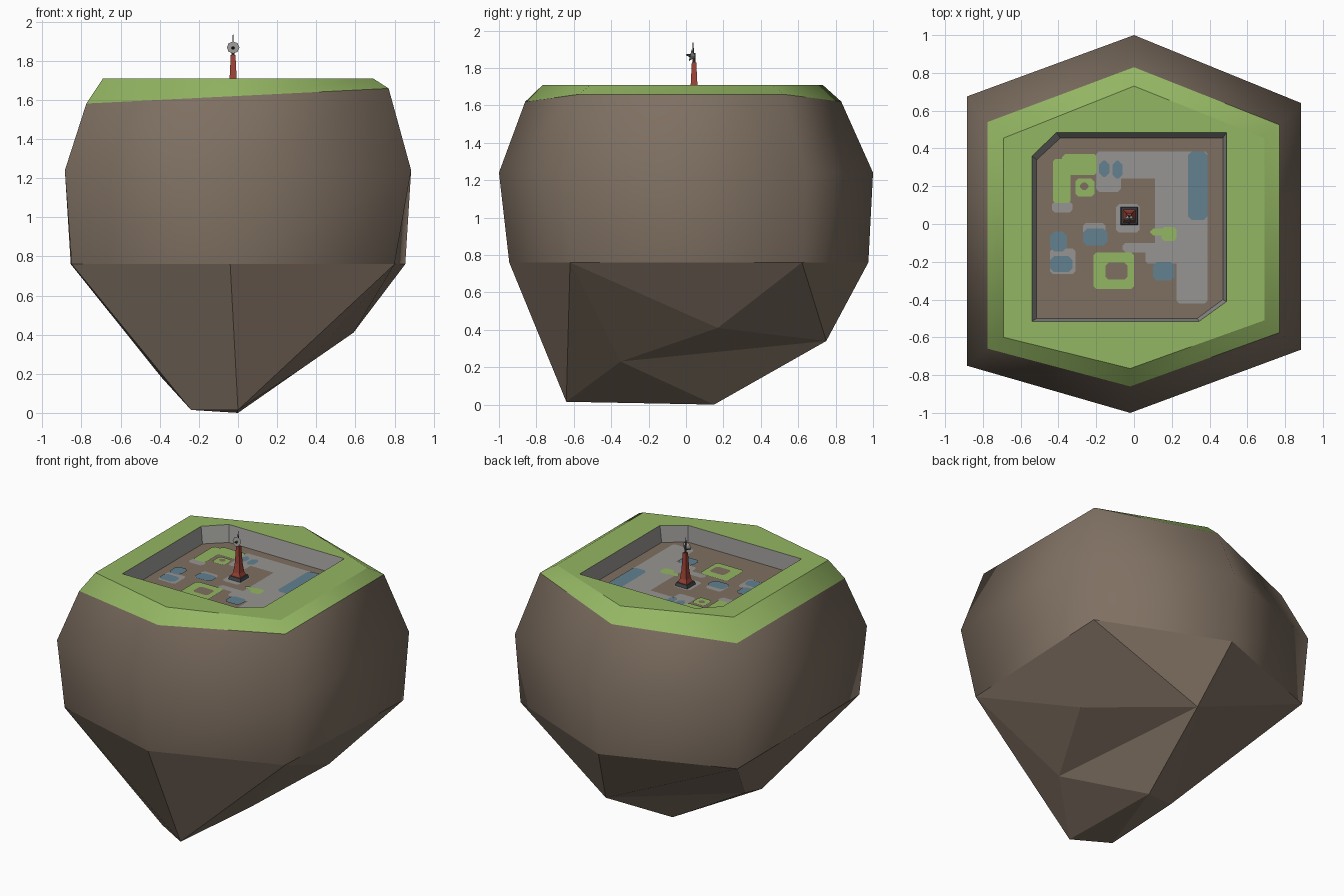
import bpy, bmesh, math
from mathutils import Matrix, Vector

if "Cube" in bpy.data.objects:
    bpy.data.objects.remove(bpy.data.objects["Cube"])


def material(name, hexcol):
    m = bpy.data.materials.new(name)
    srgb = [int(hexcol[i:i + 2], 16) / 255 for i in (0, 2, 4)]
    m.diffuse_color = [c / 12.92 if c < 0.04045 else ((c + 0.055) / 1.055) ** 2.4 for c in srgb] + [1]
    m.use_nodes = True
    m.node_tree.nodes["Principled BSDF"].inputs["Base Color"].default_value = m.diffuse_color
    return m


BROWN = material("rock_brown", "7f7062")
GREEN = material("grass_green", "94b663")
GRAY = material("stone_gray", "969592")
BLUE = material("slate_blue", "628190")
RED = material("tower_red", "a04437")
DARK = material("dark_metal", "47494c")


def mesh_object(name, mat, verts, faces, smooth=False, fix=False):
    me = bpy.data.meshes.new(name)
    me.from_pydata(verts, [], faces)
    if fix:
        bm = bmesh.new()
        bm.from_mesh(me)
        bmesh.ops.recalc_face_normals(bm, faces=bm.faces[:])
        bm.to_mesh(me)
        bm.free()
    me.materials.append(mat)
    me.polygons.foreach_set("use_smooth", [smooth] * len(me.polygons))
    ob = bpy.data.objects.new(name, me)
    bpy.context.collection.objects.link(ob)
    return ob


def loft(name, mat, rings, smooth=False, cap=False):
    """Join rings (clockwise from above, bottom to top) with quads."""
    n = len(rings[0])
    verts = [v for r in rings for v in r]
    faces = []
    for k in range(len(rings) - 1):
        for i in range(n):
            j = (i + 1) % n
            faces.append((k * n + j, k * n + i, (k + 1) * n + i, (k + 1) * n + j))
    if cap:
        faces += [tuple(range(n)), tuple(reversed(range(len(verts) - n, len(verts))))]
    return mesh_object(name, mat, verts, faces, smooth)


def at(z, pts):
    return [(x, y, z) for x, y in pts]


# Rings of the boulder, starting at the back and going clockwise
low = at(0.76, [(0, .975), (.855, .62), (.80, -.62), (-.04, -.945), (-.85, -.715), (-.855, .65)])
mid = at(1.24, [(0, 1), (.885, .64), (.885, -.665), (-.02, -1), (-.885, -.75), (-.885, .675)])
rim_xy = [(0, .83), (.77, .525), (.77, -.575), (-.02, -.86), (-.775, -.66), (-.775, .54)]
rim = [(x, y, 1.62 + 0.05 * x) for x, y in rim_xy]
top = at(1.71, [(0, .73), (.69, .455), (.69, -.51), (-.02, -.765), (-.69, -.60), (-.69, .455)])
pit_top = at(1.71, [(-.41, .485), (.49, .485), (.49, -.41), (.345, -.515), (-.54, -.515), (-.54, .36)])
FLOOR = 1.60
pit_low = at(FLOOR, [(-.39, .455), (.47, .455), (.47, -.40), (.335, -.50), (-.515, -.50), (-.515, .34)])

loft("rock_sides", BROWN, [low, mid, rim], smooth=True)
loft("grass_slope", GREEN, [rim, top], smooth=True)
loft("grass_top", GREEN, [top, pit_top])
loft("pit_wall", GRAY, [pit_top, pit_low])
mesh_object("pit_floor", BROWN, pit_low, [(5, 4, 3, 2, 1, 0)])

# Faceted underside: ring corners 0-5, then points A-G
A, B, C, D, E, F, G = range(6, 13)
under = low + [(-.24, -.50, .015), (0, -.64, .015), (0, .15, 0), (.59, .17, .41),
               (.33, -.35, .23), (.10, .75, .34), (-.39, -.10, .18)]
mesh_object("rock_underside", BROWN, under, [
    (5, 4, A, G), (4, 3, B, A), (3, 2, B), (2, 1, D), (1, F, D), (2, D, E), (2, E, B),
    (1, 0, F), (0, 5, F), (5, G, F), (F, G, C), (G, A, C), (A, B, C), (B, E, C), (E, F, C), (D, F, E)],
    fix=True)


def patches(name, mat, lift, rects, ch=0.015):
    """Flat ground plates: chamfered rectangles x0, x1, y0, y1."""
    verts, faces = [], []
    for x0, x1, y0, y1 in rects:
        n = len(verts)
        verts += at(FLOOR + lift, [
            (x0 + ch, y0), (x1 - ch, y0), (x1, y0 + ch), (x1, y1 - ch),
            (x1 - ch, y1), (x0 + ch, y1), (x0, y1 - ch), (x0, y0 + ch)])
        faces.append(tuple(range(n, n + 8)))
    return mesh_object(name, mat, verts, faces)


# Painted ground on the pit floor
patches("paved_ground", GRAY, .003, [
    (.11, .39, -.14, .385), (.225, .39, -.42, .0), (-.20, .39, .24, .385), (-.20, -.07, .17, .30),
    (-.06, .24, -.15, -.10), (-.095, .03, -.045, .105), (-.435, -.325, .06, .12),
    (-.445, -.31, -.265, -.13), (-.27, -.15, -.11, .005), (.06, .24, -.21, -.13)])
patches("grass_patches", GREEN, .005, [
    (-.38, -.195, .26, .37), (-.43, -.335, .11, .345), (-.31, -.21, .145, .24),
    (-.215, 0, -.345, -.15), (.145, .225, -.09, -.015), (.085, .20, -.06, -.025)])
patches("bare_patches", BROWN, .007, [
    (-.15, -.035, -.295, -.205), (-.285, -.24, .18, .22)])
patches("slate_patches", BLUE, .007, [
    (.285, .39, .02, .385), (-.185, -.13, .25, .335), (-.115, -.06, .24, .335),
    (-.445, -.355, -.145, -.04), (-.445, -.325, -.255, -.17),
    (-.27, -.14, -.115, -.025), (.10, .215, -.30, -.20)], ch=0.022)

# Tower in the middle
TX, TY = -.025, .043


def square(z, h):
    return at(z, [(TX - h, TY + h), (TX + h, TY + h), (TX + h, TY - h), (TX - h, TY - h)])


loft("tower_base", DARK, [square(1.60, .048), square(1.625, .042)], cap=True)
loft("tower", RED, [square(1.625, .034), square(1.65, .025), square(1.71, .018), square(1.83, .012)], cap=True)


def cone(name, mat, r1, r2, depth, pos, aim=(0, 0, 1), sides=8):
    me = bpy.data.meshes.new(name)
    bm = bmesh.new()
    bmesh.ops.create_cone(bm, cap_ends=True, segments=sides, radius1=r1, radius2=r2, depth=depth)
    bm.transform(Matrix.Translation(pos) @ Vector(aim).to_track_quat('Z', 'Y').to_matrix().to_4x4())
    bm.to_mesh(me)
    bm.free()
    me.materials.append(mat)
    ob = bpy.data.objects.new(name, me)
    bpy.context.collection.objects.link(ob)


# Dish and aerial
cone("mast", DARK, .007, .007, .06, (TX, TY, 1.85))
cone("dish", GRAY, .012, .032, .022, (TX, TY - .01, 1.865), (0, -1, .25))
cone("dish_feed", DARK, .009, .002, .025, (TX, TY - .032, 1.868), (0, -1, .25), 6)
cone("aerial", DARK, .005, .002, .06, (TX, TY - .005, 1.905), sides=6)
